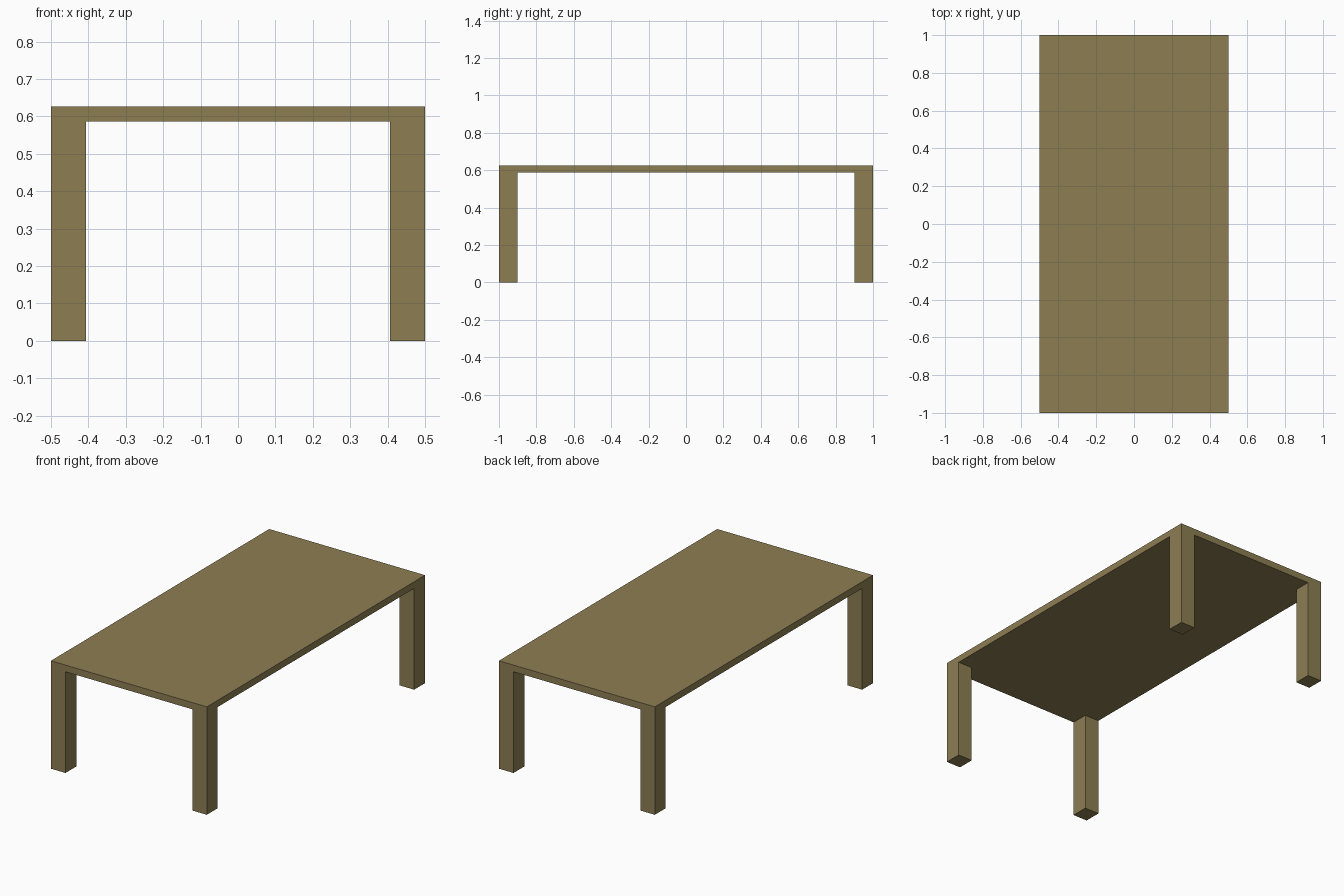
import bpy, bmesh

if "Cube" in bpy.data.objects:
    bpy.data.objects.remove(bpy.data.objects["Cube"])

HALF_X, HALF_Y = 0.5, 1.0      # table top half sizes
LEG_X, LEG_Y = 0.093, 0.1      # leg cross-section
UNDER, TOP = 0.587, 0.626      # underside and top heights

wood = bpy.data.materials.new("brown wood")
wood.diffuse_color = (0.27, 0.208, 0.086, 1.0)
wood.use_nodes = True
wood.node_tree.nodes["Principled BSDF"].inputs["Base Color"].default_value = wood.diffuse_color

bm = bmesh.new()

# Table top slab
bmesh.ops.create_cube(bm, size=1.0)
for v in bm.verts:
    v.co = (v.co.x * 2 * HALF_X, v.co.y * 2 * HALF_Y, TOP if v.co.z > 0 else UNDER)

# Cut the underside along the inner leg faces
for axis, offset in ((0, HALF_X - LEG_X), (1, HALF_Y - LEG_Y)):
    for side in (-1, 1):
        co, no = [0, 0, 0], [0, 0, 0]
        co[axis], no[axis] = side * offset, 1
        under = [f for f in bm.faces if f.normal.z < -0.9]
        edges = {e for f in under for e in f.edges}
        bmesh.ops.bisect_plane(bm, geom=under + list(edges), plane_co=co, plane_no=no)
        bm.normal_update()

# Legs: pull the four corner faces down to the floor
corners = []
for f in bm.faces:
    c = f.calc_center_median()
    if f.normal.z < -0.9 and abs(c.x) > HALF_X - LEG_X and abs(c.y) > HALF_Y - LEG_Y:
        corners.append(f)
for f in bmesh.ops.extrude_discrete_faces(bm, faces=[])["faces"] if not corners else corners:
    new = bmesh.ops.extrude_face_region(bm, geom=[f])["geom"]
    for v in new:
        if isinstance(v, bmesh.types.BMVert):
            v.co.z = 0.0
    bmesh.ops.delete(bm, geom=[f], context='FACES_ONLY') if f.is_valid else None

bmesh.ops.recalc_face_normals(bm, faces=bm.faces)
mesh = bpy.data.meshes.new("table_top_and_legs")
bm.to_mesh(mesh)
bm.free()
mesh.materials.append(wood)
table = bpy.data.objects.new("table_top_and_legs", mesh)
bpy.context.collection.objects.link(table)
